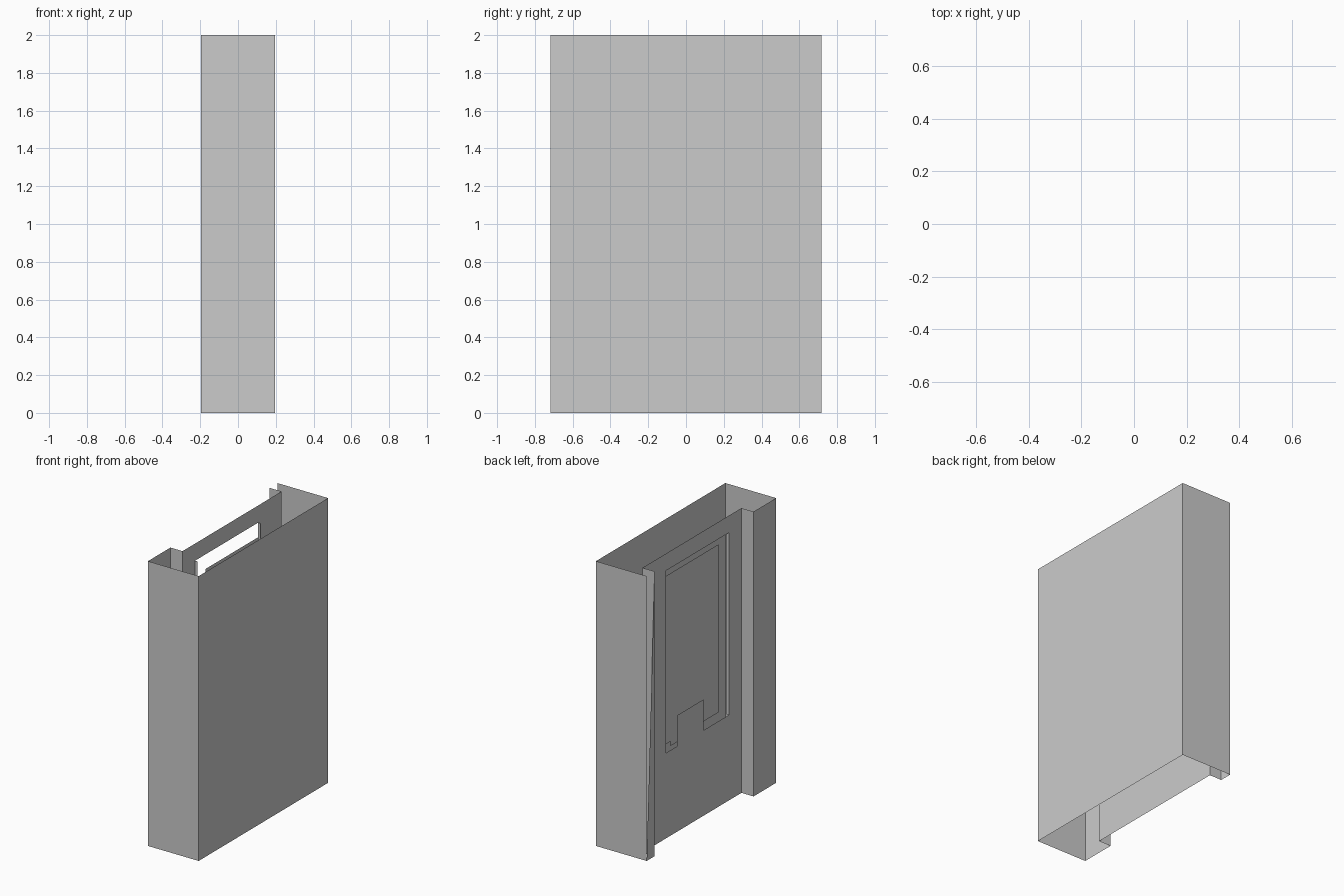
import bpy

if "Cube" in bpy.data.objects:
    bpy.data.objects.remove(bpy.data.objects["Cube"])


def make_mesh(name, verts, faces):
    mesh = bpy.data.meshes.new(name)
    mesh.from_pydata(verts, [], faces)
    obj = bpy.data.objects.new(name, mesh)
    bpy.context.collection.objects.link(obj)
    return obj


def wall(name, path, z0=0.0, z1=2.0):
    """Upright thin sheet following an (x, y) path."""
    verts = [(x, y, z) for x, y in path for z in (z0, z1)]
    faces = [(2 * i, 2 * i + 2, 2 * i + 3, 2 * i + 1) for i in range(len(path) - 1)]
    return make_mesh(name, verts, faces)


X, Y, H = 0.197, 0.718, 2.0      # half depth, half width, height
PX = -0.103                      # recessed panel plane
L, R = -0.468, 0.63              # recess edges
HY0, HY1, HZ0, HZ1 = -0.33, 0.37, 0.60, 1.88   # window opening

# Outer cabinet: side, back, side
wall("cabinet_shell", [(PX, -Y), (X, -Y), (X, Y), (-X, Y)])

# Wide post and narrow post inner wall
wall("wide_post", [(PX, -Y), (-X, -Y), (-X, L), (PX, L)])
wall("narrow_post_side", [(PX, R), (-X, R)])

# Tapered strip on the narrow post
make_mesh("narrow_post_strip", [(-X, R, 0), (-X, Y, 0), (-X, R, H)], [(0, 1, 2)])

# Recessed panel with a window opening
outer = [(L, 0), (R, 0), (R, H), (L, H)]
inner = [(HY0, HZ0), (HY1, HZ0), (HY1, HZ1), (HY0, HZ1)]
make_mesh("recessed_panel", [(PX, y, z) for y, z in outer + inner],
          [(i, (i + 1) % 4, 4 + (i + 1) % 4, 4 + i) for i in range(4)])

# Window side returns
for name, y in (("window_return_left", HY0), ("window_return_right", HY1)):
    wall(name, [(PX, y), (PX + 0.02, y)], HZ0, HZ1)

# Window pane, dispenser plates and small flap
for name, x, y0, y1, z0, z1 in (
        ("window_pane", PX + 0.04, -0.27, 0.32, 0.63, 1.81),
        ("dispenser_front", PX - 0.004, -0.04, 0.25, 0.60, 0.82),
        ("dispenser_rear", PX + 0.037, -0.04, 0.265, 0.60, 0.83),
        ("small_flap", PX - 0.004, -0.095, 0.04, 0.28, 0.415)):
    wall(name, [(x, y0), (x, y1)], z0, z1)
